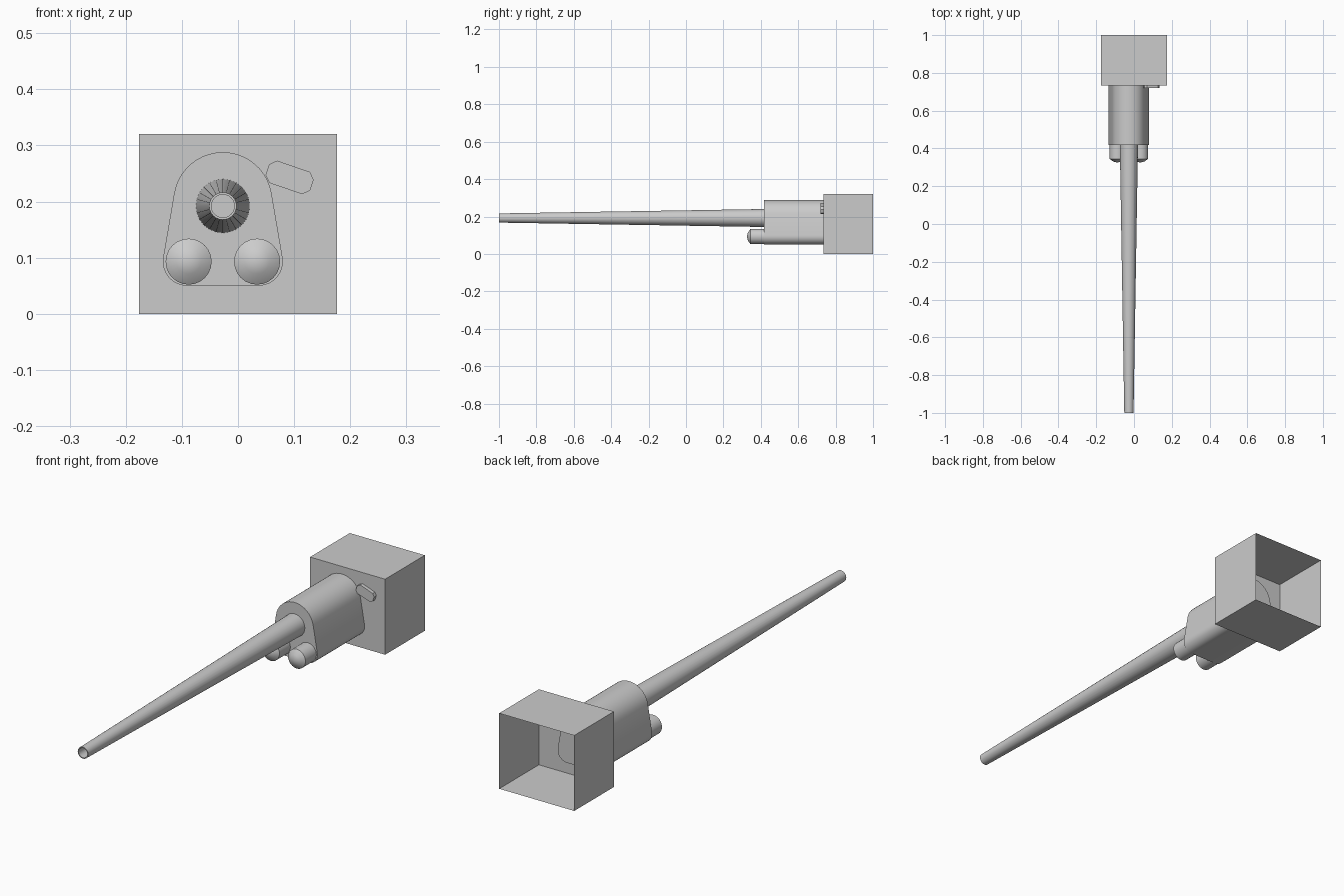
import bpy, bmesh, math
from mathutils import Vector

if "Cube" in bpy.data.objects:
    bpy.data.objects.remove(bpy.data.objects["Cube"])

grey = bpy.data.materials.new("plain grey")
grey.diffuse_color = (0.6, 0.6, 0.6, 1)
grey.use_nodes = True
grey.node_tree.nodes["Principled BSDF"].inputs["Base Color"].default_value = grey.diffuse_color
CX, CZ = -0.027, 0.192          # barrel axis


def finish(name, bm, smooth=True):
    bmesh.ops.recalc_face_normals(bm, faces=bm.faces)
    me = bpy.data.meshes.new(name)
    bm.to_mesh(me)
    bm.free()
    me.materials.append(grey)
    ob = bpy.data.objects.new(name, me)
    bpy.context.collection.objects.link(ob)
    if smooth:
        bpy.ops.object.select_all(action='DESELECT')
        ob.select_set(True)
        bpy.context.view_layer.objects.active = ob
        bpy.ops.object.shade_smooth_by_angle(angle=math.radians(35))
    return ob


def extrude(name, outline, y0, y1):
    """Capped prism along y from an (x, z) outline."""
    bm = bmesh.new()
    a = [bm.verts.new((x, y0, z)) for x, z in outline]
    b = [bm.verts.new((x, y1, z)) for x, z in outline]
    bm.faces.new(a)
    bm.faces.new(b)
    for i in range(len(a)):
        j = (i + 1) % len(a)
        bm.faces.new((a[i], a[j], b[j], b[i]))
    return finish(name, bm)


def lathe(name, cx, cz, profile, n=24):
    """Surface of revolution about a y axis from (radius, y) points."""
    bm = bmesh.new()
    rings = []
    for r, y in profile:
        if r == 0:
            rings.append([bm.verts.new((cx, y, cz))] * n)
        else:
            rings.append([bm.verts.new((cx + r * math.cos(math.tau * i / n), y,
                                        cz + r * math.sin(math.tau * i / n))) for i in range(n)])
    for p, q in zip(rings, rings[1:]):
        for i in range(n):
            j = (i + 1) % n
            bm.faces.new(list(dict.fromkeys((p[i], p[j], q[j], q[i]))))
    return finish(name, bm)


def arc(cx, cz, r, a0, a1, n):
    return [(cx + r * math.cos(math.radians(a0 + (a1 - a0) * i / n)),
             cz + r * math.sin(math.radians(a0 + (a1 - a0) * i / n))) for i in range(n + 1)]


# rear box, open at the back
bm = bmesh.new()
bmesh.ops.create_cube(bm, size=1)
for v in bm.verts:
    v.co = Vector((v.co.x * 0.352, 0.867 + v.co.y * 0.266, 0.16 + v.co.z * 0.32))
bmesh.ops.delete(bm, geom=[f for f in bm.faces if f.calc_center_median().y > 0.99], context='FACES_ONLY')
finish("rear_box", bm, False)

# housing: round top, flared sides, rounded lower corners
outline = (arc(CX, 0.2, 0.088, 10, 170, 20)
           + arc(CX - 0.064, 0.093, 0.043, 172, 270, 8)
           + arc(CX + 0.064, 0.093, 0.043, -90, 8, 8))
extrude("housing", outline, 0.418, 0.745)

# tapered barrel with a recessed muzzle
lathe("barrel", CX, CZ, [(0, -0.93), (0.0205, -0.93), (0.0205, -1.0), (0.0245, -1.0), (0.048, 0.42)])

# pair of stub cylinders with blunt tips
for side, name in ((-1, "left_stub"), (1, "right_stub")):
    lathe(name, CX + side * 0.061, 0.093,
          [(0, 0.325), (0.022, 0.331), (0.041, 0.345), (0.041, 0.43)])

# small slanted tab on the box front
t = math.radians(-19)
tab = [(-0.042, -0.01), (-0.031, -0.021), (0.031, -0.021), (0.042, -0.01),
       (0.042, 0.01), (0.031, 0.021), (-0.031, 0.021), (-0.042, 0.01)]
extrude("slanted_tab", [(0.092 + x * math.cos(t) - z * math.sin(t),
                         0.243 + x * math.sin(t) + z * math.cos(t)) for x, z in tab], 0.719, 0.736)
